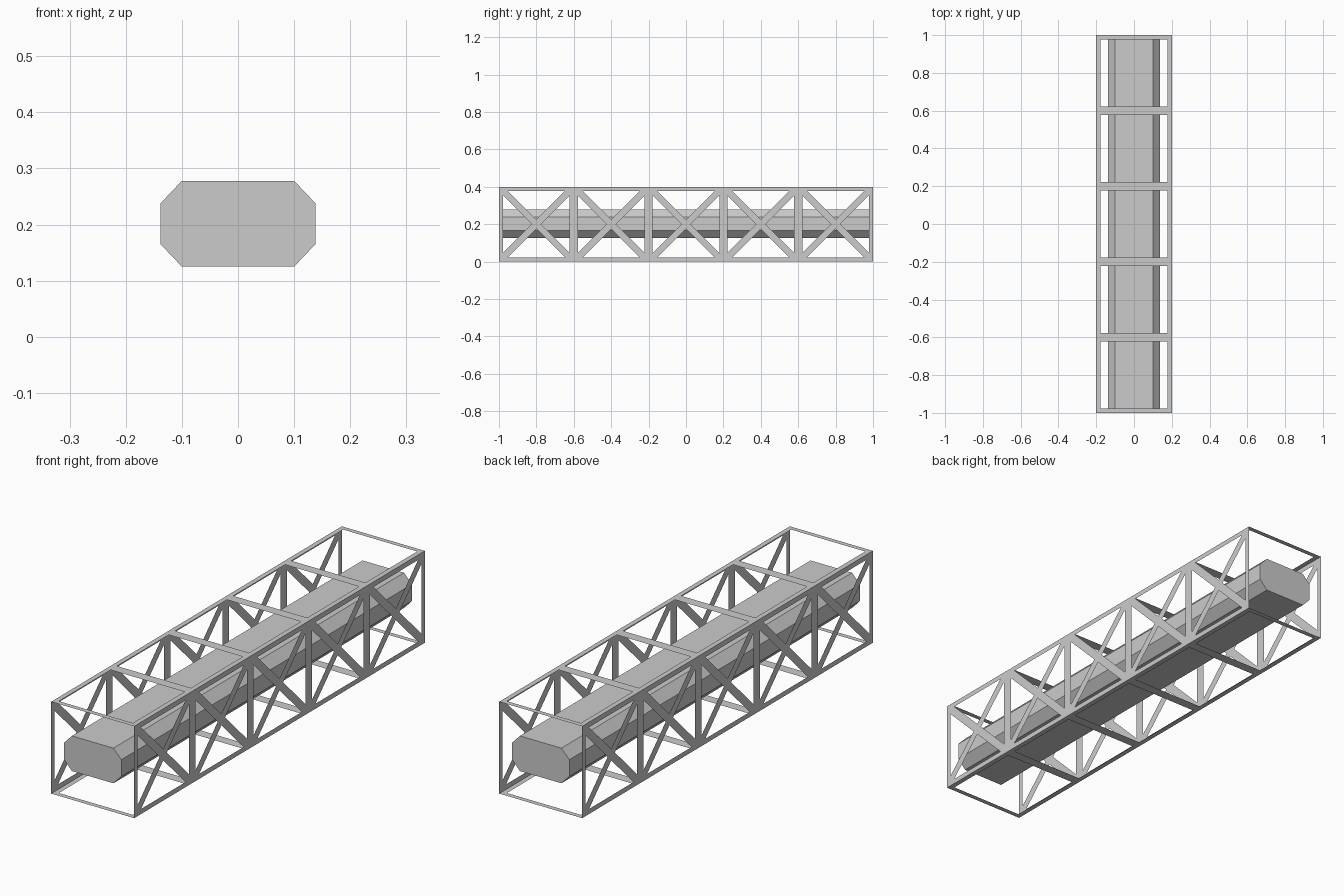
import bpy, bmesh
from mathutils import Vector

if "Cube" in bpy.data.objects:
    bpy.data.objects.remove(bpy.data.objects["Cube"])

HALF_L, HALF_W, HEIGHT = 1.0, 0.2, 0.4
RAIL = 0.022          # width of edge rails and end bars
CELL = 0.4            # length of one bay
BRACE = 0.025         # half width of a diagonal, measured along the axis


def rect(u0, u1, v0, v1):
    return [(u0, v0), (u1, v0), (u1, v1), (u0, v1)]


def panel_polys(braced):
    """Flat truss panel in (u along the length, v across), centred on zero."""
    a = CELL / 2 - RAIL
    c = BRACE
    polys = [rect(-HALF_L, HALF_L, s * (CELL / 2 - RAIL / 2) - RAIL / 2,
                  s * (CELL / 2 - RAIL / 2) + RAIL / 2) for s in (-1, 1)]
    # end bars, then the double-width bars between bays
    polys += [rect(-HALF_L, -HALF_L + RAIL, -a, a), rect(HALF_L - RAIL, HALF_L, -a, a)]
    polys += [rect(u - RAIL, u + RAIL, -a, a) for u in (-0.6, -0.2, 0.2, 0.6)]
    if braced:
        full = [(-a, -a), (c - a, -a), (a, a - c), (a, a), (a - c, a), (-a, c - a)]
        half = [(-a, a), (-a, a - c), (-c, 0), (0, c), (c - a, a)]
        other = [(-u, -v) for u, v in half]
        for i in range(5):
            mid = -0.8 + CELL * i
            polys += [[(u + mid, v) for u, v in p] for p in (full, half, other)]
    return polys


def make_object(name, polys, outward=None):
    bm = bmesh.new()
    for p in polys:
        bm.faces.new([bm.verts.new(q) for q in p])
    bmesh.ops.remove_doubles(bm, verts=bm.verts, dist=1e-5)
    bm.normal_update()
    if outward is None:
        bmesh.ops.recalc_face_normals(bm, faces=bm.faces)
    else:
        flip = [f for f in bm.faces if f.normal.dot(Vector(outward)) < 0]
        bmesh.ops.reverse_faces(bm, faces=flip)
    mesh = bpy.data.meshes.new(name)
    bm.to_mesh(mesh)
    bm.free()
    ob = bpy.data.objects.new(name, mesh)
    bpy.context.collection.objects.link(ob)
    return ob


# Braced side panels
for name, s in (("left_truss_panel", -1), ("right_truss_panel", 1)):
    make_object(name, [[(s * HALF_W, u, v + HEIGHT / 2) for u, v in p]
                       for p in panel_polys(True)], (s, 0, 0))

# Open top and bottom panels
for name, z, s in (("bottom_ladder_panel", 0, -1), ("top_ladder_panel", HEIGHT, 1)):
    make_object(name, [[(v, u, z) for u, v in p]
                       for p in panel_polys(False)], (0, 0, s))

# Eight-sided core running the full length
side = [(0.1, 0.125), (0.138, 0.165), (0.138, 0.238), (0.1, 0.278)]
profile = side + [(-x, z) for x, z in reversed(side)]
front = [(x, -HALF_L, z) for x, z in profile]
back = [(x, HALF_L, z) for x, z in profile]
n = len(profile)
walls = [[front[i], front[(i + 1) % n], back[(i + 1) % n], back[i]] for i in range(n)]
make_object("core_duct", walls + [front, back])
